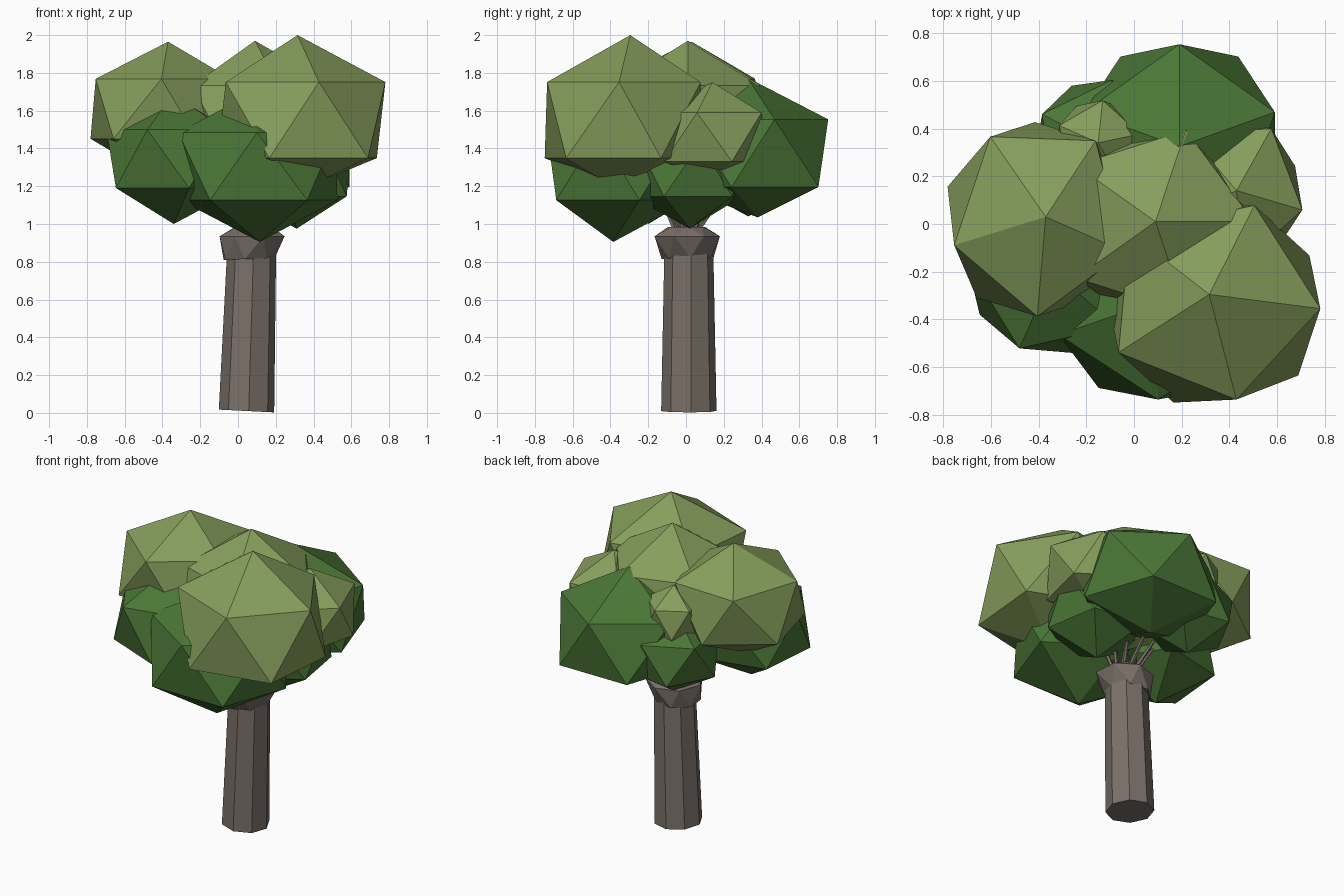
import bpy, bmesh, math, random
from mathutils import Matrix, Vector

random.seed(4)
cube = bpy.data.objects.get("Cube")
if cube:
    bpy.data.objects.remove(cube)


def material(name, rgb):
    mat = bpy.data.materials.new(name)
    mat.use_nodes = True
    mat.diffuse_color = (*rgb, 1)
    mat.node_tree.nodes["Principled BSDF"].inputs["Base Color"].default_value = (*rgb, 1)
    return mat


light_green = material("light leaf green", (0.238, 0.342, 0.107))
dark_green = material("dark leaf green", (0.069, 0.181, 0.037))
bark = material("bark brown", (0.195, 0.162, 0.138))


def finish(name, bm, mat):
    bmesh.ops.recalc_face_normals(bm, faces=bm.faces)
    mesh = bpy.data.meshes.new(name)
    bm.to_mesh(mesh)
    bm.free()
    mesh.materials.append(mat)
    obj = bpy.data.objects.new(name, mesh)
    bpy.context.collection.objects.link(obj)
    return obj


def clump(name, mat, centre, size, turn=0, lean=(0, 0), bottom=1):
    """Low-poly leaf clump: a stretched twenty-sided ball, leaning, with a set bottom depth."""
    bm = bmesh.new()
    bmesh.ops.create_icosphere(bm, subdivisions=1, radius=1)
    min(bm.verts, key=lambda v: v.co.z).co.z = -bottom
    shape = Matrix.Diagonal((*size, 1))
    shape[0][2], shape[1][2] = lean
    bm.transform(Matrix.Translation(centre) @ shape
                 @ Matrix.Rotation(math.radians(turn), 4, "Z"))
    return finish(name, bm, mat)


def loft(name, mat, rings, sides, twisted=False):
    """Skin rings of (x, y, z, radius, slope); twisted rings join in triangles."""
    bm = bmesh.new()
    loops = []
    for k, (x, y, z, radius, slope) in enumerate(rings):
        loop = []
        for i in range(sides):
            a = math.tau * (i + 0.1 + (k % 2) * 0.5 * twisted) / sides
            dx, dy = radius * math.cos(a), radius * math.sin(a)
            loop.append(bm.verts.new((x + dx, y + dy, z + slope * dx)))
        loops.append(loop)
    for k, (low, high) in enumerate(zip(loops, loops[1:])):
        for i in range(sides):
            j = (i + 1) % sides
            if not twisted:
                bm.faces.new((low[i], low[j], high[j], high[i]))
            elif k % 2 == 0:
                bm.faces.new((low[i], low[j], high[i]))
                bm.faces.new((low[j], high[j], high[i]))
            else:
                bm.faces.new((low[i], low[j], high[j]))
                bm.faces.new((low[i], high[j], high[i]))
    bm.faces.new(loops[0])
    bm.faces.new(loops[-1])
    return finish(name, bm, mat)


# Trunk, leaning slightly, and the faceted collar on top of it
loft("trunk", bark, [(0.045, 0.015, 0.01, 0.147, -0.05),
                     (0.072, 0.015, 0.86, 0.13, 0)], 8)
loft("trunk_collar", bark, [(0.055, 0.01, 0.815, 0.14, 0.04),
                            (0.08, 0.003, 0.935, 0.178, 0),
                            (0.08, 0.005, 0.985, 0.10, 0)], 7, twisted=True)

# Thin branches fanning out into the leaves
for i in range(9):
    a = math.tau * i / 9
    start = Vector((0.08 + 0.05 * math.cos(a), 0.05 * math.sin(a), 0.95))
    reach = random.uniform(0.08, 0.14)
    end = start + Vector((reach * math.cos(a) - 0.03, reach * math.sin(a) + 0.04, 0.2))
    bm = bmesh.new()
    bmesh.ops.create_cone(bm, cap_ends=True, segments=5, radius1=0.016,
                          radius2=0.009, depth=(end - start).length)
    bm.transform(Matrix.Translation((start + end) / 2)
                 @ (end - start).to_track_quat("Z", "Y").to_matrix().to_4x4())
    finish(f"branch_{i + 1}", bm, bark)

# Upper, lighter leaf clumps
clump("upper_leaves_front", light_green, (0.335, -0.335, 1.55), (0.51, 0.48, 0.45), -5, (-0.02, 0.04), 0.8)
clump("upper_leaves_right", light_green, (-0.41, 0.02, 1.61), (0.42, 0.46, 0.355), -20, (0.04, 0.01))
clump("upper_leaves_middle", light_green, (0.09, 0.01, 1.54), (0.46, 0.45, 0.43))
clump("upper_leaves_left", light_green, (0.41, 0.13, 1.46), (0.33, 0.35, 0.29), -14, (0.02, 0.01), 0.8)
clump("upper_leaves_back", light_green, (-0.15, 0.34, 1.55), (0.20, 0.20, 0.20), 12)

# Lower, darker leaf clumps
clump("lower_leaves_back", dark_green, (0.19, 0.355, 1.375), (0.47, 0.46, 0.40), 18, (0, -0.03), 0.85)
clump("lower_leaves_front", dark_green, (0.105, -0.355, 1.305), (0.49, 0.44, 0.40), -18, (-0.01, 0.03))
clump("lower_leaves_right", dark_green, (-0.34, -0.20, 1.345), (0.40, 0.39, 0.345), 31)
clump("lower_leaves_back_right", dark_green, (-0.14, 0.33, 1.31), (0.31, 0.31, 0.27), 8)
clump("lower_leaves_left", dark_green, (0.31, 0.02, 1.285), (0.33, 0.35, 0.31), 10)
